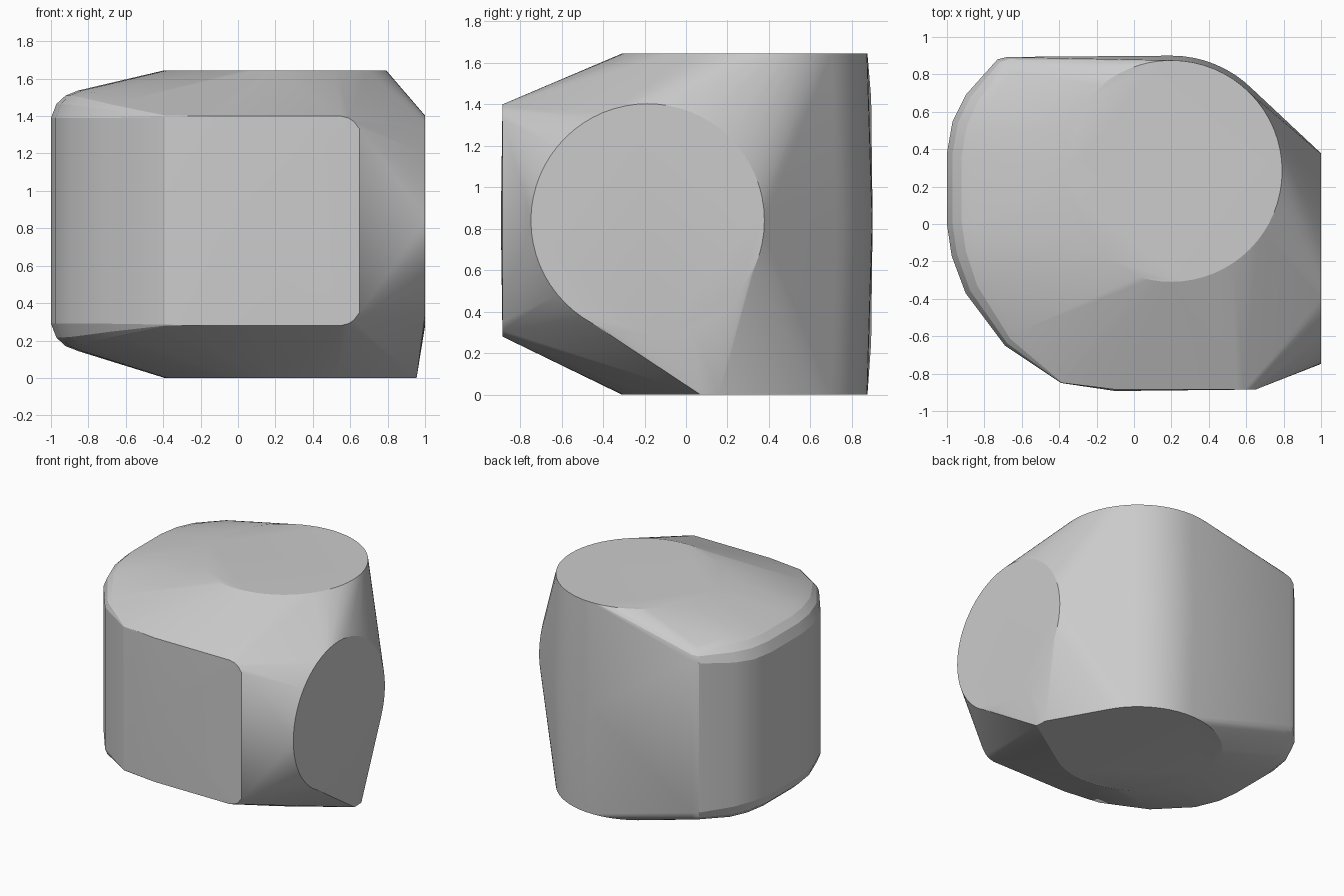
import bpy, bmesh, math

cube = bpy.data.objects.get("Cube")
if cube:
    bpy.data.objects.remove(cube, do_unlink=True)

MID = 0.84


def ring(radius, place, steps=64):
    """Points of a circle, put in space by the given function."""
    return [place(radius * math.cos(2 * math.pi * i / steps),
                  radius * math.sin(2 * math.pi * i / steps)) for i in range(steps)]


# Flat round faces: top, bottom and right end
points = ring(0.592, lambda a, b: (0.2 + a, 0.283 + b, 1.645))
points += ring(0.592, lambda a, b: (0.2 + a, 0.283 + b, 0))
points += ring(0.563, lambda a, b: (1, -0.185 + a, MID + b))

# Pointed corner under the right end
points += [(0.955, 0.07, 0), (0.95, 0.16, 0)]

# Bulging wall at the back, around the middle height
points += [p for p in ring(0.615, lambda a, b: (0.2 + a, 0.285 + b, MID)) if p[1] > 0.6]

# Upright wall around the left side: x, y, half height
wall = [(-0.1, -0.885, 0.56), (-0.39, -0.85, 0.555), (-0.69, -0.65, 0.55),
        (-0.9, -0.37, 0.55), (-0.975, -0.17, 0.55), (-1, 0, 0.55), (-1, 0.38, 0.55),
        (-0.97, 0.55, 0.55), (-0.9, 0.69, 0.56), (-0.73, 0.88, 0.58), (-0.68, 0.893, 0.59)]
# Rounded rim above and below the wall: inward shift, extra height
rim = [(0, 0), (0.03, 0.075), (0.08, 0.12), (0.15, 0.147)]
for x, y, half in wall:
    reach = min(1, max(0, (-x - 0.35) / 0.6))
    length = math.hypot(x, y - 0.2)
    for inset, lift in rim:
        k = 1 - inset * reach / length
        for side in (-1, 1):
            points.append((x * k, 0.2 + (y - 0.2) * k, MID + side * (half + lift * reach)))

# Front panel with rounded right corners, slightly bowed
for side in (-1, 1):
    for x, h in ((0.55, 0.56), (0.59, 0.55), (0.62, 0.53), (0.65, 0.49)):
        points.append((x, -0.885, MID + side * h))
points += [(-0.1, -0.893, MID), (0.67, -0.878, MID)]

# Wrap everything in one convex skin
bm = bmesh.new()
for p in points:
    bm.verts.new(p)
bmesh.ops.remove_doubles(bm, verts=bm.verts[:], dist=0.001)
hull = bmesh.ops.convex_hull(bm, input=bm.verts[:])
loose = {g for g in hull["geom_interior"] + hull["geom_unused"]
         if isinstance(g, bmesh.types.BMVert)}
bmesh.ops.delete(bm, geom=list(loose), context='VERTS')
bmesh.ops.dissolve_limit(bm, angle_limit=math.radians(0.5),
                         verts=bm.verts[:], edges=bm.edges[:])
bmesh.ops.recalc_face_normals(bm, faces=bm.faces[:])

mesh = bpy.data.meshes.new("rounded_block")
bm.to_mesh(mesh)
bm.free()
block = bpy.data.objects.new("rounded_block", mesh)
bpy.context.collection.objects.link(block)

# Plain grey surface
grey = bpy.data.materials.new("plain_grey")
grey.use_nodes = True
colour = (0.6, 0.6, 0.6, 1)
grey.diffuse_color = colour
grey.node_tree.nodes["Principled BSDF"].inputs["Base Color"].default_value = colour
mesh.materials.append(grey)

bpy.ops.object.select_all(action='DESELECT')
block.select_set(True)
bpy.context.view_layer.objects.active = block
bpy.ops.object.shade_smooth_by_angle(angle=math.radians(20))
